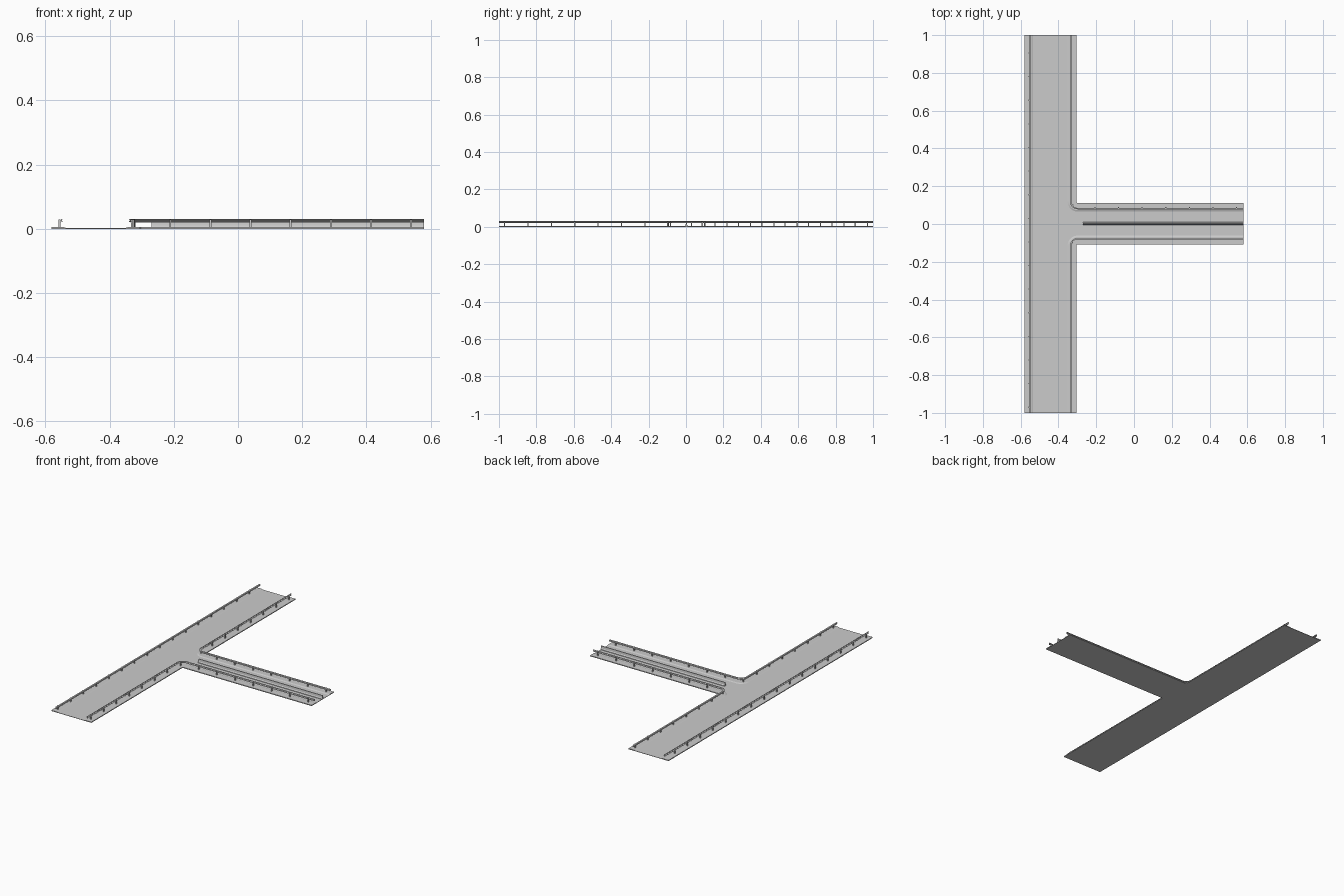
import bpy, bmesh, math
from mathutils import Vector

if "Cube" in bpy.data.objects:
    bpy.data.objects.remove(bpy.data.objects["Cube"])

CY = 0.002          # branch centre line
X0, X1 = -0.58, 0.58
RAIL_X, RAIL_Y, R = -0.335, 0.08, 0.037


def finish(bm, name):
    bmesh.ops.recalc_face_normals(bm, faces=bm.faces)
    me = bpy.data.meshes.new(name)
    bm.to_mesh(me)
    bm.free()
    ob = bpy.data.objects.new(name, me)
    bpy.context.collection.objects.link(ob)
    return ob


def frames(path, side):
    """Mitred outward normal at every path point."""
    pts = [Vector(p) for p in path]
    dirs = [(b - a).normalized() for a, b in zip(pts, pts[1:])]
    out = []
    for i, p in enumerate(pts):
        a, b = dirs[max(i - 1, 0)], dirs[min(i, len(dirs) - 1)]
        t = (a + b).normalized()
        out.append((p, Vector((-t.y, t.x)) * side / max(t.dot(a), 0.3)))
    return out


def sweep(name, path, side, profile):
    """Sweep a closed (offset, z) profile along a ground path."""
    bm = bmesh.new()
    rings = [[bm.verts.new((*(p + n * o), z)) for o, z in profile]
             for p, n in frames(path, side)]
    k = len(profile)
    for a, b in zip(rings, rings[1:]):
        for j in range(k):
            bm.faces.new((a[j], a[(j + 1) % k], b[(j + 1) % k], b[j]))
    bm.faces.new(rings[0])
    bm.faces.new(rings[-1])
    return finish(bm, name)


def posts(name, path, side, step=0.125, start=0.03):
    """Square posts behind the rail at even distances."""
    bm = bmesh.new()
    d = start
    for a, b in zip(path, path[1:]):
        a, b = Vector(a), Vector(b)
        length = (b - a).length
        t = (b - a) / length
        n = Vector((-t.y, t.x)) * side
        while d <= length:
            c = a + t * d
            quad = [c + n * o + t * s for o, s in
                    ((0.002, -0.003), (0.008, -0.003), (0.008, 0.003), (0.002, 0.003))]
            lo = [bm.verts.new((*q, 0.003)) for q in quad]
            hi = [bm.verts.new((*q, 0.029)) for q in quad]
            bm.faces.new(lo)
            bm.faces.new(hi)
            for j in range(4):
                bm.faces.new((lo[j], lo[(j + 1) % 4], hi[(j + 1) % 4], hi[j]))
            d += step
        d -= length
    return finish(bm, name)


# Corner paths for the rails and verges
def corner_path(s):
    cx, cy = RAIL_X + R, RAIL_Y + R
    pts = [(RAIL_X, s)]
    for i in range(9):
        a = math.pi + i * math.pi / 16
        pts.append((cx + R * math.cos(a), CY + s * (cy + R * math.sin(a))))
    return pts + [(X1, CY + s * RAIL_Y)]


paths = {"far": ([(-0.551, -1), (-0.551, 1)], 1),
         "upper": (corner_path(1), 1),
         "lower": (corner_path(-1), -1)}

# W-shaped beam section and low verge section
front = [(0.001, 0.020), (-0.004, 0.0215), (-0.004, 0.0235), (0, 0.0255),
         (-0.004, 0.0275), (-0.004, 0.0295), (0.001, 0.031)]
beam = front + [(o + 0.0025, z) for o, z in reversed(front)]
verge = [(-0.018, 0), (-0.018, 0.0015), (-0.009, 0.005), (0.0295, 0.005), (0.0295, 0)]

for key, (path, side) in paths.items():
    sweep(key + "_guard_rail", path, side, beam)
    sweep(key + "_verge", path, side, verge)
    posts(key + "_rail_posts", path, side)

# Road bed: T-shaped slab
bm = bmesh.new()
outline = [(X0, -1), (-0.306, -1), (-0.306, CY - 0.109), (X1, CY - 0.109),
           (X1, CY + 0.109), (-0.306, CY + 0.109), (-0.306, 1), (X0, 1)]
face = bm.faces.new([bm.verts.new((x, y, 0)) for x, y in outline])
ext = bmesh.ops.extrude_face_region(bm, geom=[face])
bmesh.ops.translate(bm, vec=(0, 0, 0.002),
                    verts=[v for v in ext["geom"] if isinstance(v, bmesh.types.BMVert)])
finish(bm, "road_bed")

# Central divider on the branch road
half = [(0.008, 0.001), (0.008, 0.005), (0.004, 0.010), (0.0025, 0.024)]
sweep("central_divider", [(-0.27, CY), (X1, CY)], 1,
      half + [(-o, z) for o, z in reversed(half)])
